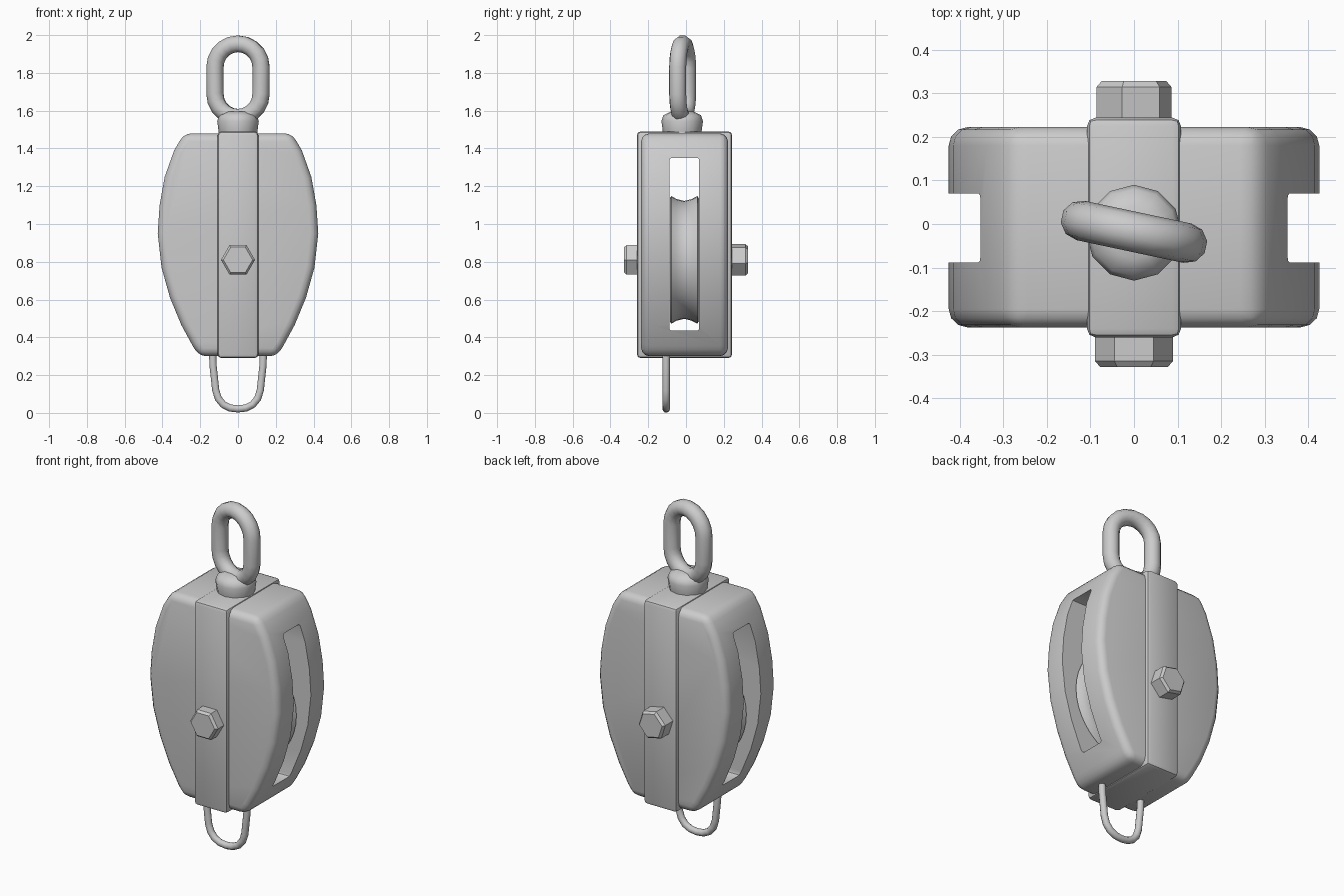
import bpy, bmesh
from math import pi, sin, cos, radians
from mathutils import Matrix, Vector

if "Cube" in bpy.data.objects:
    bpy.data.objects.remove(bpy.data.objects["Cube"])


def activate(obj):
    bpy.ops.object.select_all(action='DESELECT')
    obj.select_set(True)
    bpy.context.view_layer.objects.active = obj


def smooth(obj, angle=35):
    activate(obj)
    bpy.ops.object.shade_smooth_by_angle(angle=radians(angle))


def from_bmesh(name, bm):
    bmesh.ops.recalc_face_normals(bm, faces=bm.faces)
    mesh = bpy.data.meshes.new(name)
    bm.to_mesh(mesh)
    bm.free()
    obj = bpy.data.objects.new(name, mesh)
    bpy.context.collection.objects.link(obj)
    return obj


def prism(name, outline, y0, y1):
    """Extrude an (x, z) outline from y0 to y1."""
    bm = bmesh.new()
    face = bm.faces.new([bm.verts.new((x, y0, z)) for x, z in outline])
    ext = bmesh.ops.extrude_face_region(bm, geom=[face])
    moved = [v for v in ext['geom'] if isinstance(v, bmesh.types.BMVert)]
    bmesh.ops.translate(bm, verts=moved, vec=(0, y1 - y0, 0))
    return from_bmesh(name, bm)


def rect(x, z0, z1):
    return [(-x, z0), (x, z0), (x, z1), (-x, z1)]


def lathe(name, profile, sides, matrix):
    """Spin an (r, h) profile about the local z axis, capping both ends."""
    bm = bmesh.new()
    rings = [[bm.verts.new((r * cos(2 * pi * i / sides), r * sin(2 * pi * i / sides), h))
              for i in range(sides)] for r, h in profile]
    for a, b in zip(rings, rings[1:]):
        for i in range(sides):
            j = (i + 1) % sides
            bm.faces.new((a[i], a[j], b[j], b[i]))
    bm.faces.new(rings[0])
    bm.faces.new(rings[-1])
    bm.transform(matrix)
    return from_bmesh(name, bm)


def tube(name, points, radius, closed):
    curve = bpy.data.curves.new(name, 'CURVE')
    curve.dimensions = '3D'
    curve.bevel_depth = radius
    curve.bevel_resolution = 3
    curve.use_fill_caps = True
    spline = curve.splines.new('POLY')
    spline.points.add(len(points) - 1)
    for p, co in zip(spline.points, points):
        p.co = (*co, 1)
    spline.use_cyclic_u = closed
    obj = bpy.data.objects.new(name, curve)
    bpy.context.collection.objects.link(obj)
    activate(obj)
    bpy.ops.object.convert(target='MESH')
    smooth(bpy.context.object, 60)


def bevel(obj, width, segments):
    mod = obj.modifiers.new('Bevel', 'BEVEL')
    mod.width, mod.segments = width, segments
    mod.limit_method = 'ANGLE'
    mod.angle_limit = radians(30)
    activate(obj)
    bpy.ops.object.modifier_apply(modifier=mod.name)


# Barrel-shaped shell and the strap wrapped around it
side = [(.205, .30), (.24, .355), (.30, .465), (.36, .61), (.405, .77), (.425, .95),
        (.415, 1.1), (.388, 1.25), (.338, 1.39), (.285, 1.48)]
shell = prism('shell', side + [(-x, z) for x, z in reversed(side)], -.237, .222)
bevel(shell, .042, 3)
strap = prism('strap', rect(.108, .29, 1.49), -.26, .244)
bevel(strap, .02, 2)

# Slot cut through both
cutter = prism('slot_cutter', rect(.6, .435, 1.35), -.088, .07)
bevel(cutter, .012, 2)
cutter.hide_render = True
for obj in (shell, strap):
    mod = obj.modifiers.new('Slot', 'BOOLEAN')
    mod.operation, mod.solver, mod.object = 'DIFFERENCE', 'EXACT', cutter
    activate(obj)
    bpy.ops.object.modifier_apply(modifier=mod.name)
    smooth(obj)
bpy.data.objects.remove(cutter)

# Grooved wheel inside the slot
to_y = Matrix.Translation((0, 0, .81)) @ Matrix.Rotation(-pi / 2, 4, 'X')
smooth(lathe('sheave', [(.325, -.086), (.338, -.078), (.322, -.05), (.312, -.01),
                        (.322, .03), (.338, .06), (.325, .068)], 40, to_y))

# Hexagonal bolt head and nut
for name, y0, y1, r, turn in (('bolt_head', -.24, -.328, .09, 0), ('bolt_nut', .22, .328, .088, 12)):
    s = 1 if y1 > y0 else -1
    smooth(lathe(name, [(r, y0), (r, y1 - s * .014), (r * .86, y1)], 6,
                 to_y @ Matrix.Rotation(radians(turn), 4, 'Z')), 25)

# Swivel collar
smooth(lathe('swivel_collar', [(.1, 1.46), (.104, 1.5), (.11, 1.545), (.1, 1.575), (.06, 1.595)],
             12, Matrix.Translation((0, -.02, 0))), 45)

# Top eye: a stadium ring turned slightly on its swivel
turn = Matrix.Translation((0, -.018, 0)) @ Matrix.Rotation(radians(-12), 4, 'Z')
eye = []
for base, start in ((1.829, 0), (1.69, pi)):
    for i in range(11):
        a = start + pi * i / 10
        eye.append(turn @ Vector((.125 * cos(a), 0, base + .125 * sin(a))))
tube('top_eye', eye, .046, True)

# Thin wire loop below
half = [(.135, .33), (.132, .25), (.118, .12), (.104, .076), (.078, .044), (.042, .026)]
loop = half + [(0, .021)] + [(-x, z) for x, z in reversed(half)]
tube('bottom_loop', [(x, -.105, z) for x, z in loop], .02, False)
